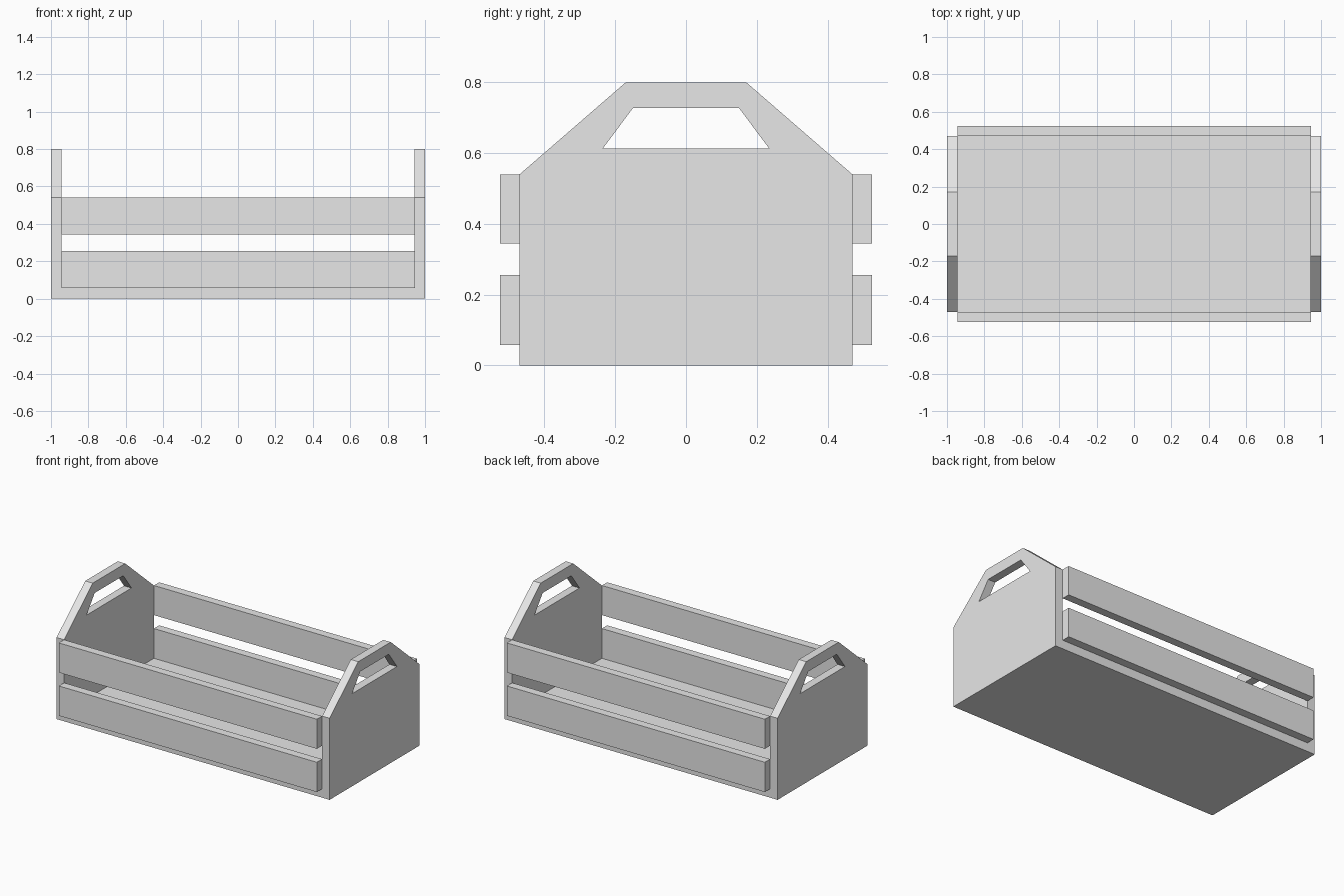
import bpy
import bmesh

if "Cube" in bpy.data.objects:
    bpy.data.objects.remove(bpy.data.objects["Cube"], do_unlink=True)

GREY = (0.8, 0.8, 0.8, 1)
grey = bpy.data.materials.new("plain grey")
grey.use_nodes = True
grey.diffuse_color = GREY
grey.node_tree.nodes["Principled BSDF"].inputs["Base Color"].default_value = GREY

INNER_X, OUTER_X = 0.945, 1.0      # end panel faces
PANEL_Y, SLAT_Y = 0.47, 0.525      # panel edge and outer slat face
FLOOR_TOP = 0.058


def add_object(name, bm):
    bmesh.ops.recalc_face_normals(bm, faces=bm.faces)
    mesh = bpy.data.meshes.new(name)
    bm.to_mesh(mesh)
    bm.free()
    mesh.materials.append(grey)
    obj = bpy.data.objects.new(name, mesh)
    bpy.context.collection.objects.link(obj)
    return obj


def box(name, low, high):
    bm = bmesh.new()
    bmesh.ops.create_cube(bm, size=1)
    for v in bm.verts:
        v.co = [h if c > 0 else l for c, l, h in zip(v.co, low, high)]
    return add_object(name, bm)


def mirrored(half):
    """Full outline from the (y, z) points of its +y half."""
    return half + [(-y, z) for y, z in reversed(half)]


def end_panel(name, side):
    # Matching four-corner strips join the outline to the handle hole
    outer = mirrored([(PANEL_Y, 0), (PANEL_Y, 0.54), (0.17, 0.8)])
    hole = mirrored([(0.235, 0.613), (0.15, 0.727)])
    bm = bmesh.new()
    o = [bm.verts.new((side * INNER_X, y, z)) for y, z in outer]
    h = [bm.verts.new((side * INNER_X, y, z)) for y, z in hole]
    # Below the hole, right and left of it, and above it
    for loop in ([o[0], o[1], h[0], h[3], o[4], o[5]],
                 [o[1], o[2], h[1], h[0]],
                 [o[2], o[3], h[2], h[1]],
                 [o[3], o[4], h[3], h[2]]):
        bm.faces.new(loop)
    # Thicken outward
    new = bmesh.ops.extrude_face_region(bm, geom=bm.faces[:], use_keep_orig=True)
    moved = [g for g in new["geom"] if isinstance(g, bmesh.types.BMVert)]
    bmesh.ops.translate(bm, verts=moved, vec=(side * (OUTER_X - INNER_X), 0, 0))
    return add_object(name, bm)


# Floor board
box("floor", (-INNER_X, -PANEL_Y, 0), (INNER_X, PANEL_Y, FLOOR_TOP))

# End panels with handle holes
end_panel("left_end_panel", 1)
end_panel("right_end_panel", -1)

# Two slats along each long side
for level, low, high in (("lower", FLOOR_TOP, 0.255), ("upper", 0.344, 0.54)):
    box(f"front_{level}_slat", (-INNER_X, -SLAT_Y, low), (INNER_X, -PANEL_Y, high))
    box(f"back_{level}_slat", (-INNER_X, PANEL_Y, low), (INNER_X, SLAT_Y, high))
